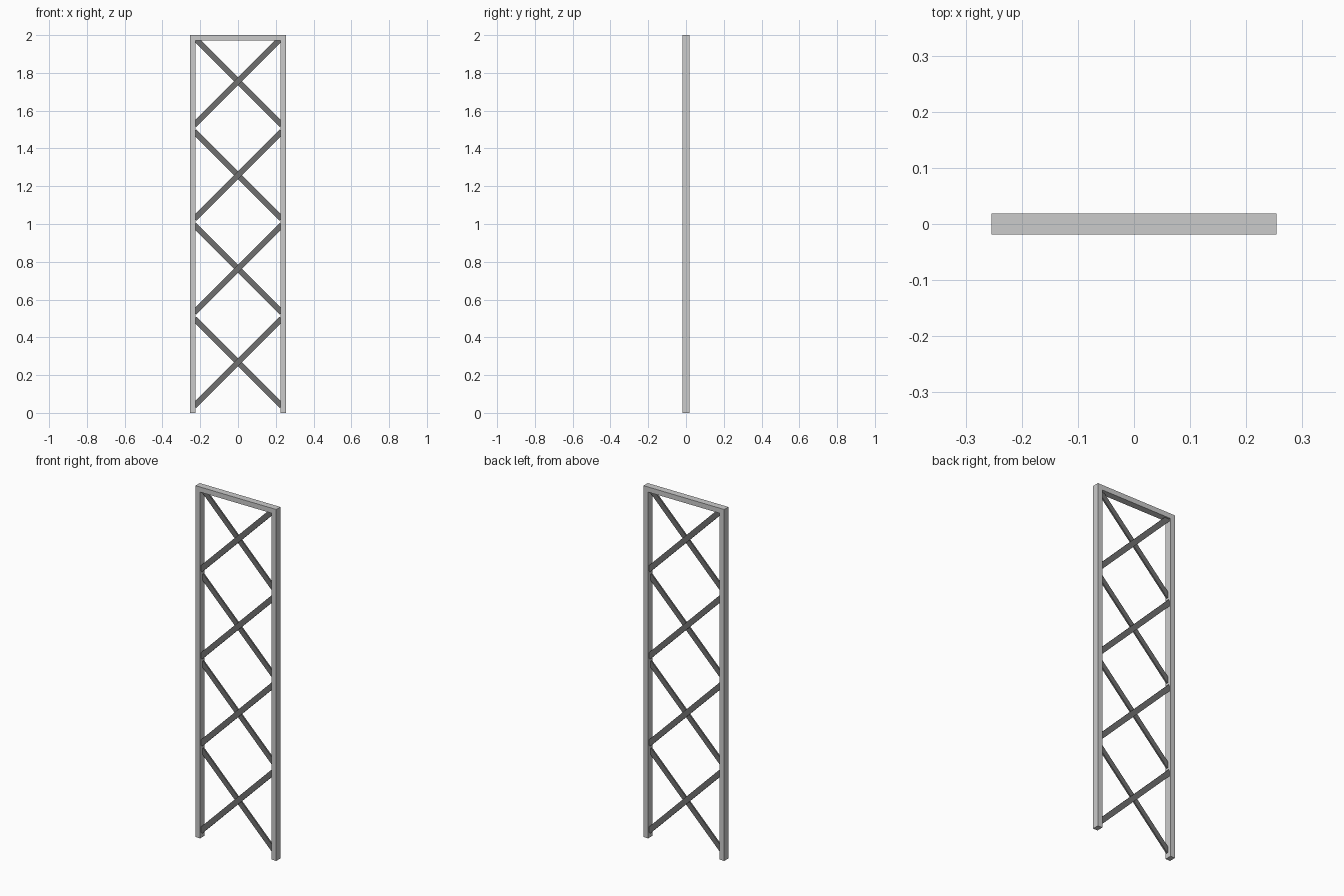
import bpy
from math import pi, sqrt

if "Cube" in bpy.data.objects:
    bpy.data.objects.remove(bpy.data.objects["Cube"])

HALF_W, BAR, DEPTH, HEIGHT = 0.254, 0.029, 0.038, 2.0

brace_mat = bpy.data.materials.new("dark_steel")
brace_mat.diffuse_color = (0.16, 0.16, 0.16, 1)
brace_mat.use_nodes = True
brace_mat.node_tree.nodes["Principled BSDF"].inputs["Base Color"].default_value = brace_mat.diffuse_color


def box(name, size, loc, tilt=0.0, mat=None):
    bpy.ops.mesh.primitive_cube_add(size=1, location=loc)
    ob = bpy.context.object
    ob.name = name
    ob.scale = size
    bpy.ops.object.transform_apply(location=False, rotation=False, scale=True)
    ob.rotation_euler.y = tilt
    if mat:
        ob.data.materials.append(mat)
    return ob


# Upright posts, with the top rail fitted between them
for side, label in ((-1, "left"), (1, "right")):
    box(f"{label}_post", (BAR, DEPTH, HEIGHT),
        (side * (HALF_W - BAR / 2), 0, HEIGHT / 2))
box("top_rail", (2 * (HALF_W - BAR), DEPTH, BAR), (0, 0, HEIGHT - BAR / 2))

# Four crossed pairs of flat braces, lapped one in front of the other
for i in range(4):
    z = 0.267 + i * 0.496
    for side, label in ((-1, "front"), (1, "back")):
        box(f"{label}_brace_{i + 1}", (0.462 * sqrt(2), 0.009, 0.03),
            (0, side * 0.005, z), side * pi / 4, brace_mat)
